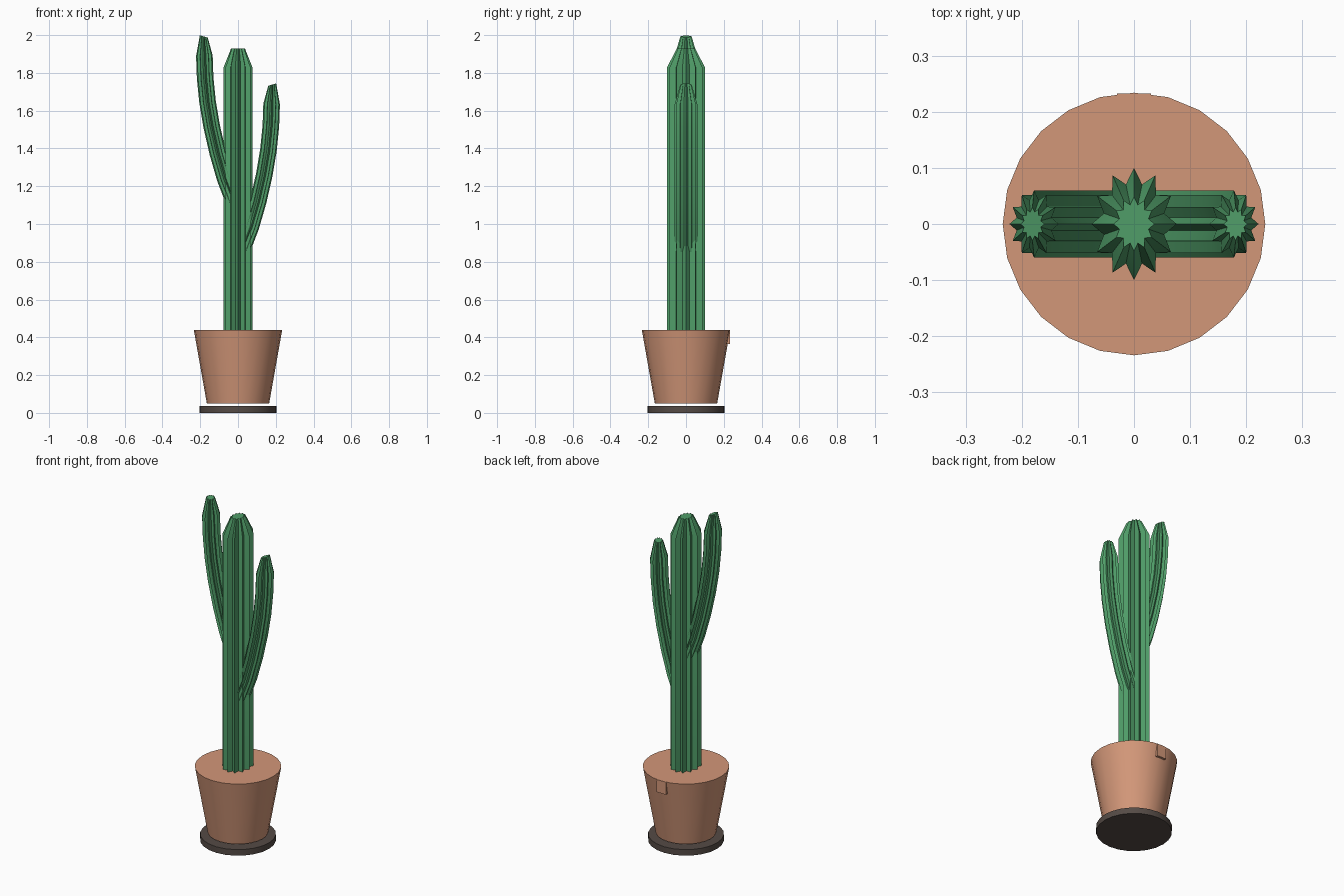
import bpy, bmesh, math
from mathutils import Vector

if "Cube" in bpy.data.objects:
    bpy.data.objects.remove(bpy.data.objects["Cube"])


def material(name, rgb):
    m = bpy.data.materials.new(name)
    m.diffuse_color = (*rgb, 1)
    m.use_nodes = True
    m.node_tree.nodes["Principled BSDF"].inputs["Base Color"].default_value = m.diffuse_color
    return m


GREEN = material("cactus_green", (0.08, 0.34, 0.14))
CLAY = material("terracotta", (0.65, 0.31, 0.19))
DARK = material("dark_brown", (0.09, 0.07, 0.06))


def loft(name, rings, mat, angle=30):
    """Join rings of points with side faces and cap both ends."""
    bm = bmesh.new()
    loops = [[bm.verts.new(p) for p in ring] for ring in rings]
    n = len(loops[0])
    for a, b in zip(loops, loops[1:]):
        for i in range(n):
            j = (i + 1) % n
            bm.faces.new((a[i], a[j], b[j], b[i]))
    bm.faces.new(loops[0])
    bm.faces.new(loops[-1])
    bmesh.ops.recalc_face_normals(bm, faces=bm.faces[:])
    me = bpy.data.meshes.new(name)
    bm.to_mesh(me)
    bm.free()
    me.materials.append(mat)
    ob = bpy.data.objects.new(name, me)
    bpy.context.collection.objects.link(ob)
    bpy.ops.object.select_all(action='DESELECT')
    ob.select_set(True)
    bpy.context.view_layer.objects.active = ob
    bpy.ops.object.shade_smooth_by_angle(angle=math.radians(angle))
    return ob


def circle(r, z, n=24):
    return [(r * math.cos(2 * math.pi * i / n), r * math.sin(2 * math.pi * i / n), z)
            for i in range(n)]


def ribbed(center, tangent, rx, ry, valley=0.73, ribs=12):
    """Star-shaped ring across the tangent, which lies in the xz plane."""
    t = Vector(tangent).normalized()
    across = Vector((t.z, 0, -t.x))
    ring = []
    for i in range(ribs * 2):
        a = math.pi * i / ribs
        f = valley if i % 2 else 1
        ring.append(Vector(center) + across * (rx * f * math.cos(a))
                    + Vector((0, ry * f * math.sin(a), 0)))
    return ring


# saucer and pot
loft("saucer", [circle(0.205, 0), circle(0.205, 0.036)], DARK)
loft("pot", [circle(0.165, 0.05), circle(0.234, 0.44)], CLAY)

# small tab at the back of the rim
loft("pot_tab", [[(-0.03, 0.2, z), (0.03, 0.2, z), (0.03, 0.233, z), (-0.03, 0.233, z)]
                 for z in (0.365, 0.439)], CLAY)

# trunk
loft("trunk", [ribbed((0, 0, z), (0, 0, 1), 0.076 * s, 0.1 * s)
               for z, s in ((0.42, 1), (1.83, 1), (1.93, 0.48))], GREEN)

# two curved arms, the left one mirrored and higher
PATH = [(0.022, 0.865), (0.068, 0.985), (0.107, 1.12), (0.139, 1.26),
        (0.161, 1.39), (0.174, 1.52), (0.178, 1.635), (0.181, 1.738)]


def arm(name, side, lift):
    pts = [Vector((side * x, 0, z + lift)) for x, z in PATH]
    rings = []
    for i, p in enumerate(pts):
        t = pts[min(i + 1, len(pts) - 1)] - pts[max(i - 1, 0)]
        s = 0.5 if i == len(pts) - 1 else 1
        if s < 1:
            t = Vector((-side * 0.3, 0, 1))
        rings.append(ribbed(p, t, 0.044 * s, 0.06 * s))
    loft(name, rings, GREEN)


arm("right_arm", 1, 0)
arm("left_arm", -1, 0.255)
